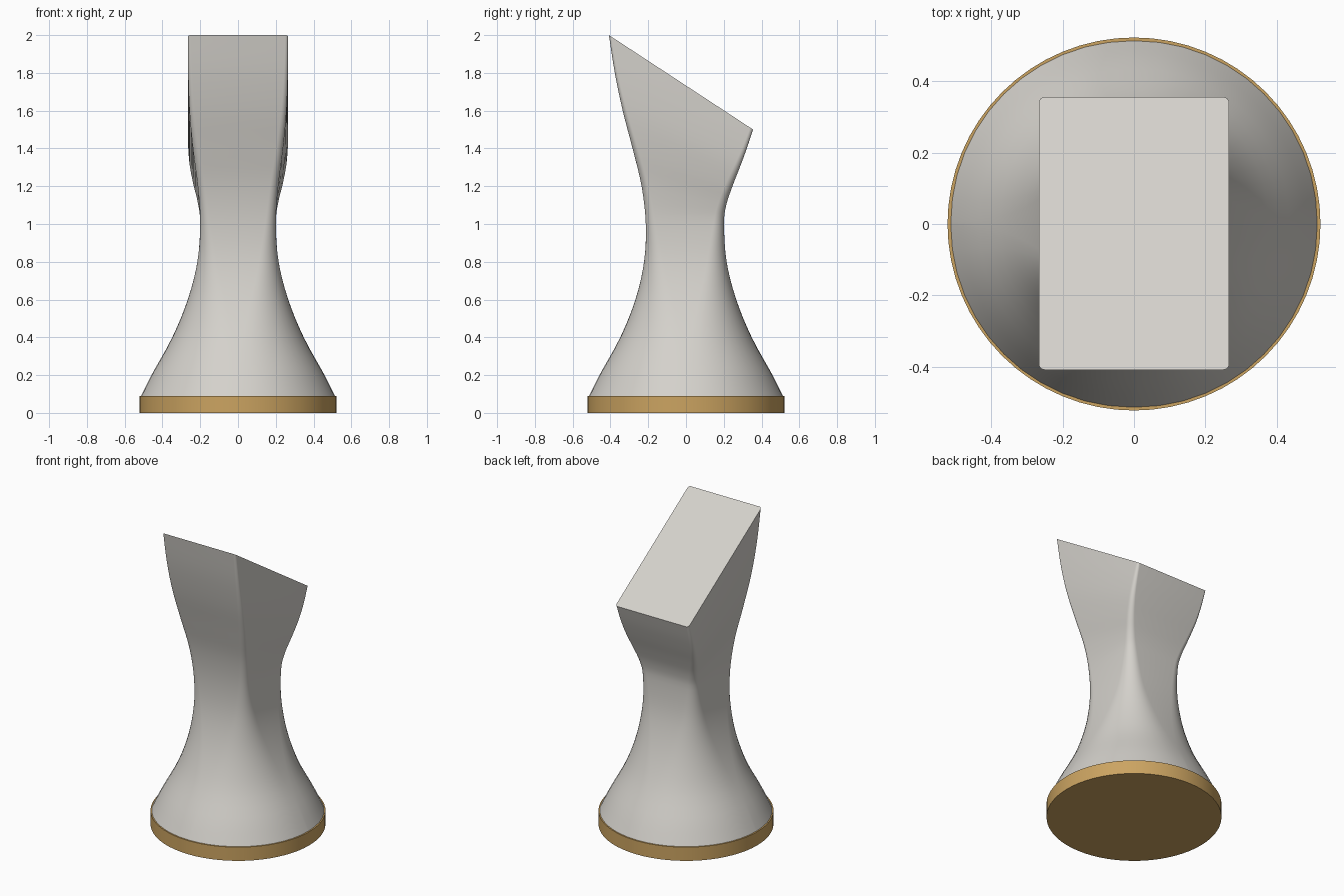
import bpy, bmesh, math

if "Cube" in bpy.data.objects:
    bpy.data.objects.remove(bpy.data.objects["Cube"])


def material(name, rgb):
    m = bpy.data.materials.new(name)
    m.diffuse_color = (*rgb, 1)
    m.use_nodes = True
    m.node_tree.nodes["Principled BSDF"].inputs["Base Color"].default_value = m.diffuse_color
    return m


pale = material("pale grey", (0.66, 0.64, 0.60))
gold = material("warm gold", (0.60, 0.37, 0.12))

# Body sections: front z, front y, back z, back y, half width, corner roundness
SECTIONS = [
    (0.085, -.515, 0.085, .515, .515, .99),
    (0.20, -.458, 0.20, .458, .458, .98),
    (0.40, -.348, 0.40, .348, .348, .92),
    (0.60, -.268, 0.60, .266, .266, .74),
    (0.80, -.222, 0.80, .215, .215, .48),
    (1.00, -.213, 1.00, .201, .200, .28),
    (1.20, -.235, 1.10, .213, .212, .20),
    (1.40, -.283, 1.20, .246, .237, .15),
    (1.60, -.335, 1.30, .285, .256, .11),
    (1.80, -.377, 1.40, .322, .264, .08),
    (2.00, -.408, 1.50, .355, .266, .06),
]
STEPS = 4      # rings between sections
ARC = 12       # segments per rounded corner


def blend(a, b, c, d, t):
    """Catmull-Rom value between b and c."""
    return 0.5 * (2*b + (c-a)*t + (2*a-5*b+4*c-d)*t*t + (3*b-a-3*c+d)*t**3)


def section_at(i, t):
    last = len(SECTIONS) - 1
    near = [SECTIONS[min(max(k, 0), last)] for k in (i-1, i, i+1, i+2)]
    return [blend(*vals, t) for vals in zip(*near)]


def ring_points(zf, yf, zb, yb, hx, roundness):
    """Rounded rectangle on a plane that leans from front to back."""
    cy, hy = (yf + yb) / 2, (yb - yf) / 2
    r = roundness * min(hx, hy)
    pts = []
    for q, (sx, sy) in enumerate(((1, 1), (-1, 1), (-1, -1), (1, -1))):
        for k in range(ARC + 1):
            a = math.pi / 2 * (q + k / ARC)
            x = sx * (hx - r) + r * math.cos(a)
            y = cy + sy * (hy - r) + r * math.sin(a)
            pts.append((x, y, zf + (zb - zf) * (y - yf) / (yb - yf)))
    return pts


# Lofted body: round foot, square neck, slanted rectangular head
rings = [ring_points(*section_at(i, s / STEPS))
         for i in range(len(SECTIONS) - 1) for s in range(STEPS)]
rings.append(ring_points(*SECTIONS[-1]))
bm = bmesh.new()
loops = [[bm.verts.new(p) for p in ring] for ring in rings]
n = len(loops[0])
for lo, hi in zip(loops, loops[1:]):
    for k in range(n):
        j = (k + 1) % n
        bm.faces.new((lo[k], lo[j], hi[j], hi[k]))
bm.faces.new(loops[0][::-1])
bm.faces.new(loops[-1])
bmesh.ops.recalc_face_normals(bm, faces=bm.faces)
mesh = bpy.data.meshes.new("body")
bm.to_mesh(mesh)
bm.free()
body = bpy.data.objects.new("body", mesh)
bpy.context.collection.objects.link(body)
body.data.materials.append(pale)

# Round base disc
bpy.ops.mesh.primitive_cylinder_add(vertices=64, radius=0.522, depth=0.09,
                                    location=(0, 0, 0.045))
base = bpy.context.object
base.name = "base_disc"
base.data.materials.append(gold)

# Smooth shading with crisp rims
for ob in (body, base):
    bpy.ops.object.select_all(action='DESELECT')
    ob.select_set(True)
    bpy.context.view_layer.objects.active = ob
    bpy.ops.object.shade_smooth_by_angle(angle=math.radians(35))
